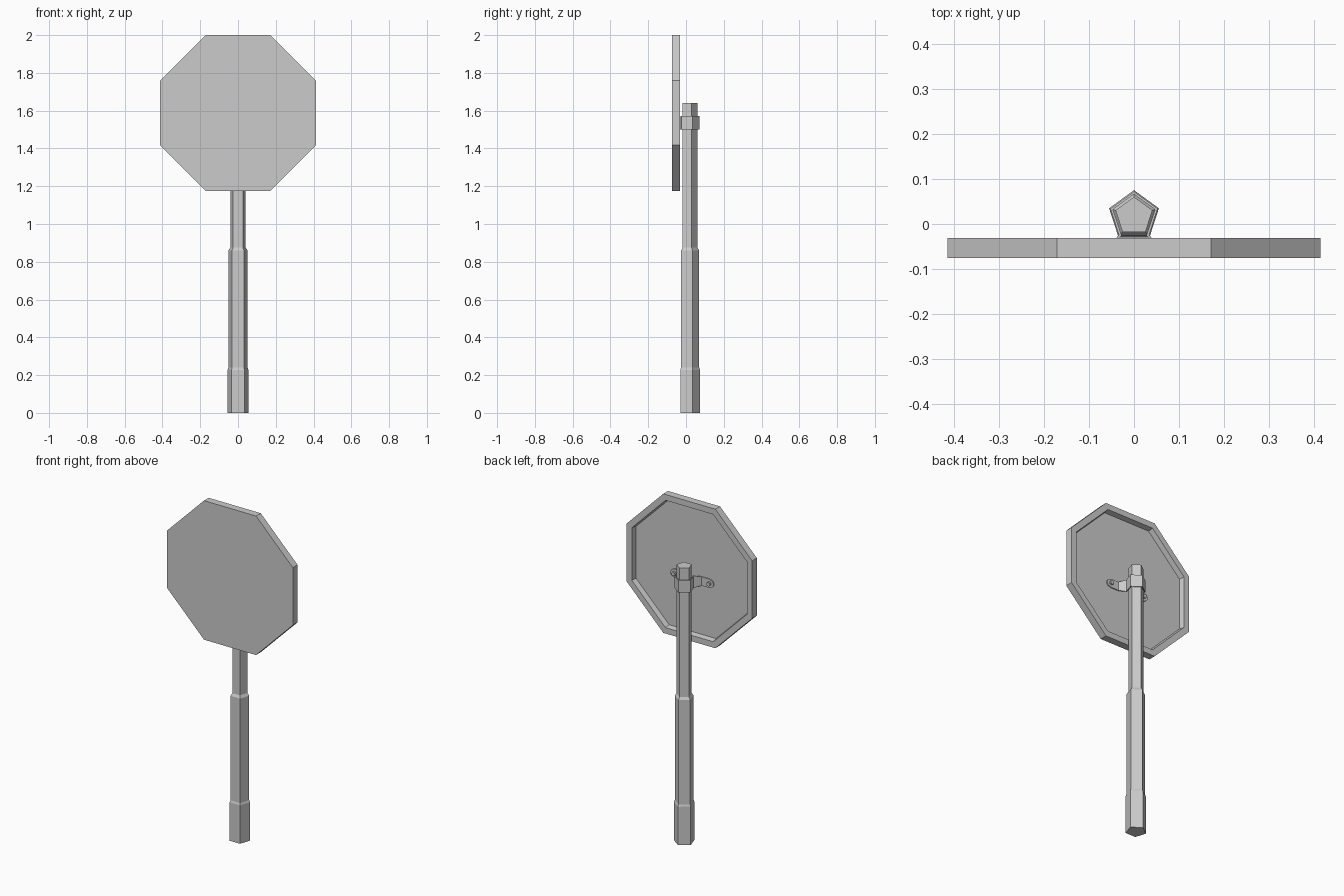
import bpy, bmesh, math

if "Cube" in bpy.data.objects:
    bpy.data.objects.remove(bpy.data.objects["Cube"])

PY = 0.017      # pole axis y
SZ = 1.588      # sign centre height
FLOOR = -0.062  # recess floor of the sign's back


def finish(name, bm):
    bmesh.ops.recalc_face_normals(bm, faces=bm.faces)
    me = bpy.data.meshes.new(name)
    bm.to_mesh(me)
    bm.free()
    ob = bpy.data.objects.new(name, me)
    bpy.context.collection.objects.link(ob)
    return ob


def loft(name, rings):
    """Skin a list of equal-length vertex rings and cap both ends."""
    bm = bmesh.new()
    vs = [[bm.verts.new(p) for p in r] for r in rings]
    n = len(rings[0])
    for a, b in zip(vs, vs[1:]):
        for i in range(n):
            j = (i + 1) % n
            bm.faces.new((a[i], a[j], b[j], b[i]))
    bm.faces.new(vs[0])
    bm.faces.new(vs[-1])
    return finish(name, bm)


def pent(r, z):
    return [(r * math.cos(math.radians(90 + 72 * k)),
             PY + r * math.sin(math.radians(90 + 72 * k)), z) for k in range(5)]


def octagon(apothem, y):
    r = apothem / math.cos(math.pi / 8)
    return [(r * math.cos(math.pi / 8 + k * math.pi / 4), y,
             SZ + r * math.sin(math.pi / 8 + k * math.pi / 4)) for k in range(8)]


# stepped five-sided pole
loft("pole", [pent(r, z) for r, z in (
    (0.058, 0), (0.058, 0.228), (0.053, 0.24), (0.053, 0.86),
    (0.043, 0.875), (0.043, 1.64))])

# octagonal sign with a raised rim around the back
loft("sign_panel", [octagon(a, y) for a, y in (
    (0.413, -0.075), (0.413, -0.031), (0.378, -0.031), (0.372, FLOOR))])

# strap around the pole with tapered, rounded ears: (x, y, half height)
R = 0.052
BZ = 1.535
half = [(0.951 * R, PY + 0.309 * R, 0.036), (0.588 * R, PY - 0.809 * R, 0.036),
        (0.062, FLOOR + 0.004, 0.026), (0.115, FLOOR + 0.004, 0.026),
        (0.133, FLOOR + 0.004, 0.019), (0.141, FLOOR + 0.004, 0.008)]
path = [(-x, y, h) for x, y, h in reversed(half)] + [(0, PY + R, 0.036)] + half
bm = bmesh.new()
cols = [(bm.verts.new((x, y, BZ - h)), bm.verts.new((x, y, BZ + h))) for x, y, h in path]
for a, b in zip(cols, cols[1:]):
    bm.faces.new((a[0], b[0], b[1], a[1]))
strap = finish("strap_bracket", bm)
mod = strap.modifiers.new("thickness", 'SOLIDIFY')
mod.thickness = 0.006
mod.offset = 0

# bolts through the ears
for s, side in ((-1, "left"), (1, "right")):
    bpy.ops.mesh.primitive_cylinder_add(
        vertices=8, radius=0.012, depth=0.02,
        location=(s * 0.115, FLOOR + 0.009, BZ), rotation=(math.pi / 2, 0, 0))
    bpy.context.object.name = "bolt_" + side
